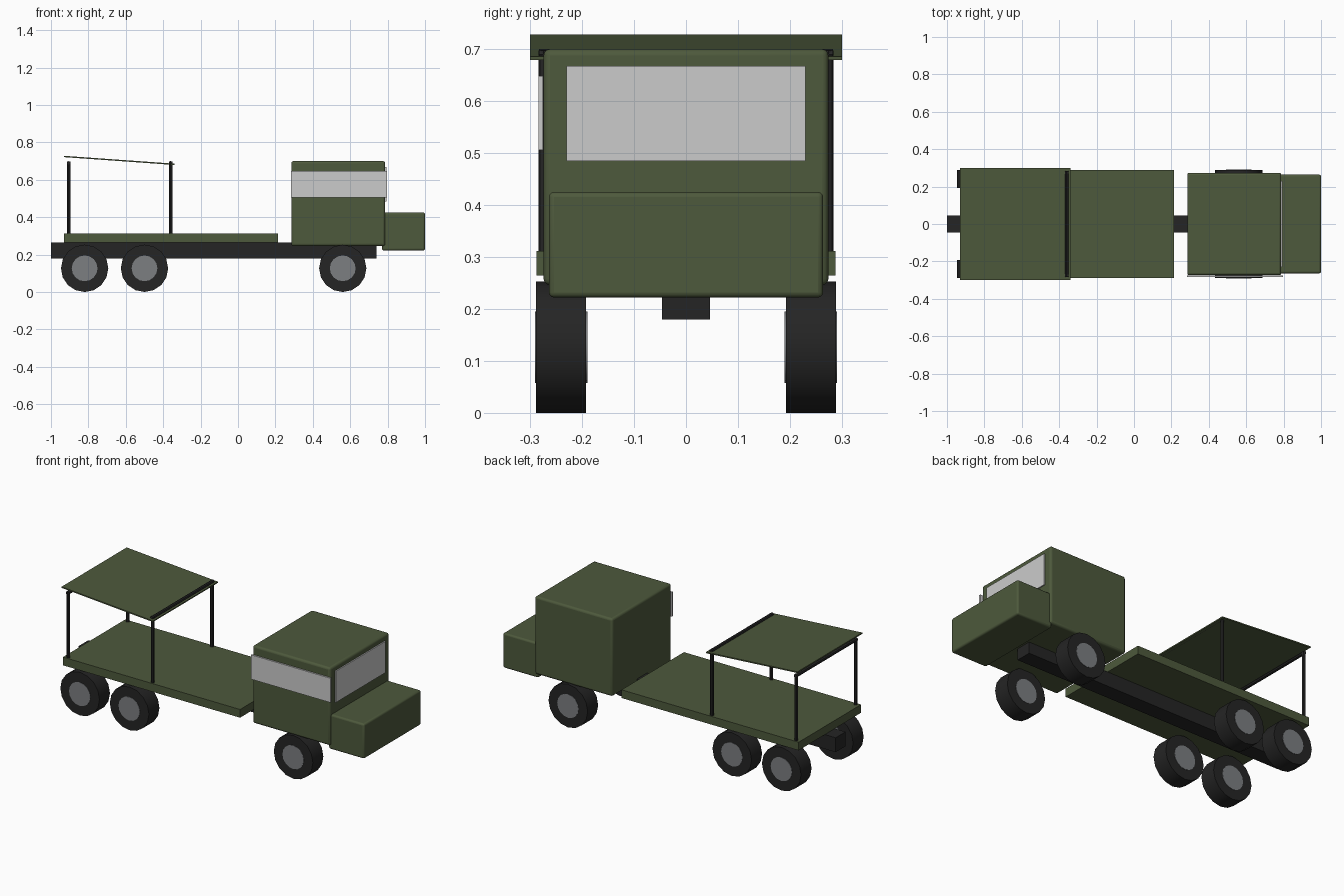
import bpy
import math
from mathutils import Vector

cube = bpy.data.objects.get("Cube")
if cube:
    bpy.data.objects.remove(cube, do_unlink=True)


def material(name, color):
    m = bpy.data.materials.new(name)
    m.use_nodes = True
    m.diffuse_color = (*color, 1)
    m.node_tree.nodes["Principled BSDF"].inputs["Base Color"].default_value = (*color, 1)
    return m


GREEN = material("olive green", (0.075, 0.1, 0.045))
BLACK = material("rubber black", (0.018, 0.018, 0.018))
GREY = material("hub grey", (0.2, 0.21, 0.22))
GLASS = material("pale glass", (0.6, 0.6, 0.6))


def box(name, low, high, mat, bevel=0):
    """Box between two corners, with optional rounded edges."""
    low, high = Vector(low), Vector(high)
    bpy.ops.mesh.primitive_cube_add(size=1, location=(low + high) / 2)
    ob = bpy.context.object
    ob.name = name
    ob.scale = high - low
    bpy.ops.object.transform_apply(location=False, rotation=False, scale=True)
    ob.data.materials.append(mat)
    if bevel:
        mod = ob.modifiers.new("rounded edges", "BEVEL")
        mod.width = bevel
        mod.segments = 3
        bpy.ops.object.shade_smooth_by_angle(angle=math.radians(35))
    return ob


def rod(name, start, end, radius, sides, mat):
    """Cylinder between two points."""
    start, end = Vector(start), Vector(end)
    axis = end - start
    bpy.ops.mesh.primitive_cylinder_add(vertices=sides, radius=radius, depth=axis.length,
                                        location=(start + end) / 2)
    ob = bpy.context.object
    ob.name = name
    ob.rotation_euler = axis.to_track_quat("Z", "Y").to_euler()
    ob.data.materials.append(mat)
    bpy.ops.object.shade_smooth_by_angle(angle=math.radians(35))
    return ob


# Chassis and load bed
box("chassis_beam", (-1, -0.046, 0.18), (0.74, 0.046, 0.264), BLACK)
box("load_bed", (-0.93, -0.288, 0.264), (0.215, 0.288, 0.312), GREEN)

# Cab, bonnet and windows (only the right side has a side window)
box("cab", (0.285, -0.274, 0.246), (0.787, 0.274, 0.70), GREEN, 0.012)
box("bonnet", (0.77, -0.264, 0.222), (1, 0.264, 0.425), GREEN, 0.01)
box("windscreen", (0.785, -0.23, 0.485), (0.794, 0.23, 0.668), GLASS)
box("right_window", (0.283, -0.284, 0.506), (0.797, -0.275, 0.648), GLASS)

# Wheels with hubs showing on both faces
for axle, x in (("rear", -0.82), ("middle", -0.5), ("front", 0.56)):
    for side, s in (("left", 1), ("right", -1)):
        rod(f"{axle}_{side}_tyre", (x, s * 0.192, 0.1265), (x, s * 0.289, 0.1265), 0.1265, 16, BLACK)
        rod(f"{axle}_{side}_hub", (x, s * 0.190, 0.1265), (x, s * 0.291, 0.1265), 0.069, 16, GREY)

# Canopy frames: two posts and a crossbar each
for place, x in (("rear", -0.905), ("front", -0.36)):
    for side, s in (("left", 1), ("right", -1)):
        rod(f"{place}_{side}_post", (x, s * 0.274, 0.30), (x, s * 0.274, 0.697), 0.01, 8, BLACK)
    rod(f"{place}_crossbar", (x, -0.283, 0.69), (x, 0.283, 0.69), 0.01, 8, BLACK)

# Sloping canopy sheet
canopy = box("canopy", (-0.931, -0.3, 0.70), (-0.339, 0.3, 0.707), GREEN)
canopy.rotation_euler.y = math.atan2(0.042, 0.59)
